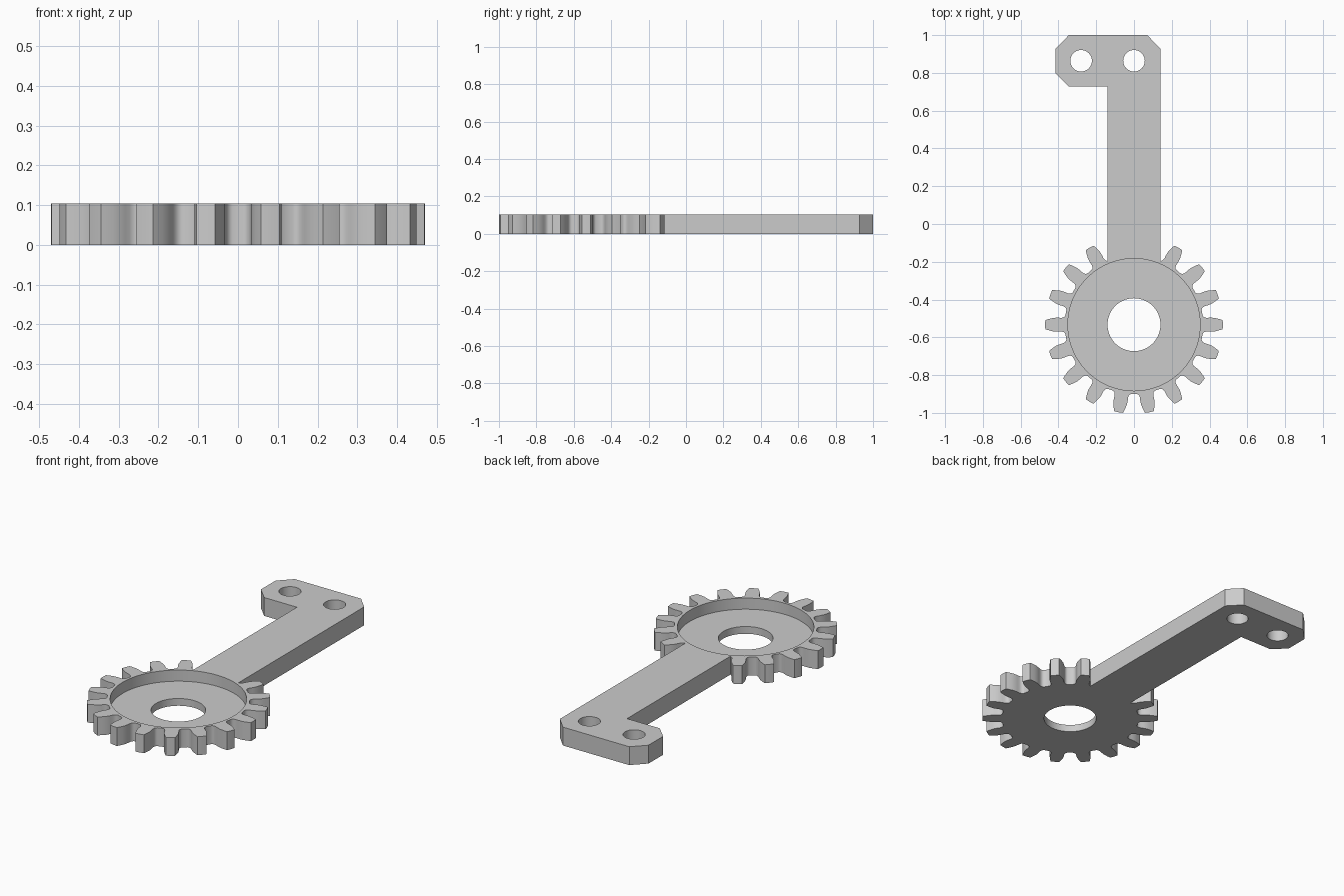
import bpy
import bmesh
from math import cos, sin, radians
from mathutils import Vector

cube = bpy.data.objects.get("Cube")
if cube:
    bpy.data.objects.remove(cube, do_unlink=True)

HEIGHT = 0.104
FLOOR = 0.041
CENTRE = Vector((0, -0.533))
ARM = 0.14        # half width of the arm
TEETH = 18
STEP = 360 / TEETH

grey = bpy.data.materials.new("plain grey")
grey.use_nodes = True
colour = (0.6, 0.6, 0.6, 1)
grey.diffuse_color = colour
grey.node_tree.nodes["Principled BSDF"].inputs["Base Color"].default_value = colour


def extrude_outline(name, points, z0, z1):
    """Solid made by raising a flat outline from z0 to z1."""
    bm = bmesh.new()
    face = bm.faces.new([bm.verts.new((p[0], p[1], z0)) for p in points])
    result = bmesh.ops.extrude_face_region(bm, geom=[face])
    top = [v for v in result["geom"] if isinstance(v, bmesh.types.BMVert)]
    bmesh.ops.translate(bm, verts=top, vec=(0, 0, z1 - z0))
    bmesh.ops.recalc_face_normals(bm, faces=bm.faces)
    mesh = bpy.data.meshes.new(name)
    bm.to_mesh(mesh)
    bm.free()
    mesh.materials.append(grey)
    obj = bpy.data.objects.new(name, mesh)
    bpy.context.collection.objects.link(obj)
    return obj


def circle(centre, radius, count=96):
    return [(centre[0] + radius * cos(radians(360 * i / count)),
             centre[1] + radius * sin(radians(360 * i / count))) for i in range(count)]


def tooth(angle):
    """One tooth as radius and half width pairs, mirrored about its axis."""
    flank = [(0.363, 0.050), (0.367, 0.043), (0.375, 0.038), (0.386, 0.036),
             (0.40, 0.037), (0.423, 0.0365), (0.438, 0.033), (0.455, 0.0285),
             (0.4695, 0.0235)]
    tip = [(0.471, 0.0)]
    side_a = [(r, -w) for r, w in flank]
    side_b = [(r, w) for r, w in reversed(flank)]
    a = radians(angle)
    along, across = Vector((cos(a), sin(a))), Vector((-sin(a), cos(a)))
    return [CENTRE + along * r + across * w for r, w in side_a + tip + side_b]


# Gear edge runs round from one side of the arm to the other
outline = []
for i in range(TEETH - 2):
    outline += tooth(120 + i * STEP)

# Arm with a chamfered head turned to one side
outline[0] = Vector((-ARM, -0.197))
outline[-1] = Vector((ARM, -0.197))
outline += [(ARM, 0.928), (0.07, 1.0), (-0.345, 1.0), (-0.415, 0.928),
            (-0.415, 0.797), (-0.345, 0.727), (-ARM, 0.727)]
body = extrude_outline("gear_arm", outline, 0, HEIGHT)

# Round pocket, bore and the two mounting holes
cutters = [
    extrude_outline("pocket_cutter", circle(CENTRE, 0.35), FLOOR, HEIGHT + 0.1),
    extrude_outline("bore_cutter", circle(CENTRE, ARM), -0.1, HEIGHT + 0.1),
]
for x in (0, -2 * ARM):
    cutters.append(extrude_outline("hole_cutter", circle((x, 0.864), 0.057, 48),
                                   -0.1, HEIGHT + 0.1))

bpy.ops.object.select_all(action="DESELECT")
bpy.context.view_layer.objects.active = body
body.select_set(True)
for cutter in cutters:
    cutter.hide_render = True
    cut = body.modifiers.new("cut", "BOOLEAN")
    cut.operation = "DIFFERENCE"
    cut.solver = "EXACT"
    cut.object = cutter
    bpy.ops.object.modifier_apply(modifier=cut.name)
    bpy.data.objects.remove(cutter, do_unlink=True)

bpy.ops.object.shade_smooth_by_angle(angle=radians(32))
